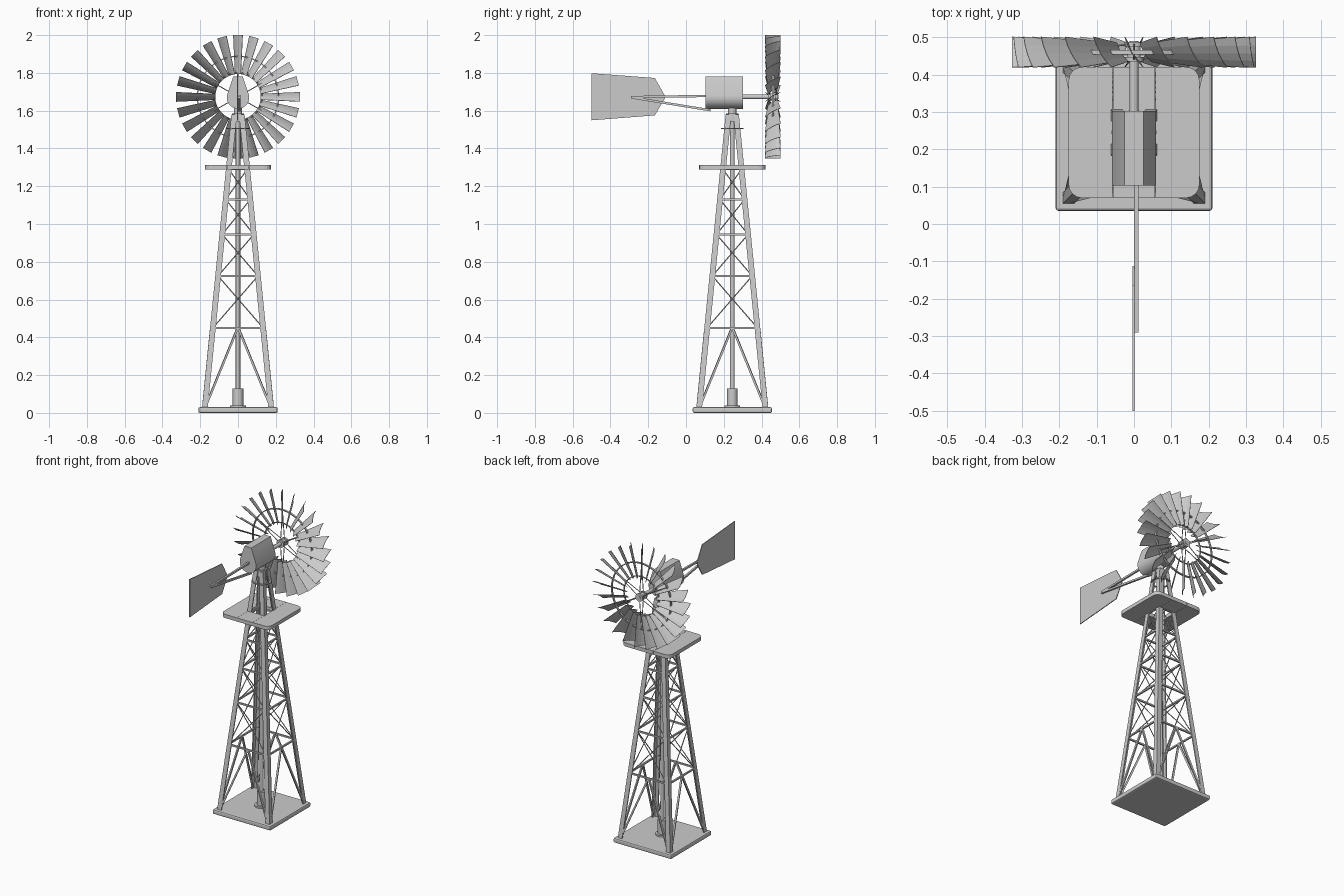
import bpy, bmesh, math
from mathutils import Vector, Matrix

if "Cube" in bpy.data.objects:
    bpy.data.objects.remove(bpy.data.objects["Cube"])

CY = 0.245            # tower centre line in y
WZ, WY = 1.673, 0.46  # wheel centre
R_OUT, R_IN = 0.327, 0.12


def finish(bm, name, smooth=False):
    bmesh.ops.recalc_face_normals(bm, faces=bm.faces)
    me = bpy.data.meshes.new(name)
    bm.to_mesh(me)
    bm.free()
    ob = bpy.data.objects.new(name, me)
    bpy.context.collection.objects.link(ob)
    if smooth:
        bpy.context.view_layer.objects.active = ob
        ob.select_set(True)
        bpy.ops.object.shade_smooth_by_angle(angle=math.radians(35))
        ob.select_set(False)
    return ob


def rod(bm, a, b, r, n=8, r2=None):
    a, b = Vector(a), Vector(b)
    d = b - a
    m = Matrix.Translation((a + b) / 2) @ d.to_track_quat('Z', 'Y').to_matrix().to_4x4()
    if n == 4:
        m = m @ Matrix.Rotation(math.pi / 4, 4, 'Z')
    bmesh.ops.create_cone(bm, cap_ends=True, segments=n, radius1=r,
                          radius2=r if r2 is None else r2, depth=d.length, matrix=m)


def loft(bm, p, q):
    """Closed solid between two matching outlines."""
    a = [bm.verts.new(v) for v in p]
    b = [bm.verts.new(v) for v in q]
    bm.faces.new(a)
    bm.faces.new(b[::-1])
    for i in range(len(a)):
        j = (i + 1) % len(a)
        bm.faces.new((a[i], b[i], b[j], a[j]))


def box(bm, lo, hi):
    x0, y0, z0 = lo
    x1, y1, z1 = hi
    o = [(x0, y0), (x1, y0), (x1, y1), (x0, y1)]
    loft(bm, [(x, y, z0) for x, y in o], [(x, y, z1) for x, y in o])


def half(z):
    """Outer half width of the tower at height z."""
    return 0.19 - 0.1 * (z - 0.03)


def face_pt(side, u, z, inset=0.006):
    v = Vector((u, -(half(z) - inset), z))
    return Matrix.Rotation(side * math.pi / 2, 3, 'Z') @ v + Vector((0, CY, 0))


# Base slab
bm = bmesh.new()
box(bm, (-0.21, CY - 0.21, 0), (0.21, CY + 0.21, 0.03))
ob = finish(bm, "base_slab")
bev = ob.modifiers.new("edge", 'BEVEL')
bev.width, bev.segments = 0.008, 2

# Four tapering angle-iron legs
bm = bmesh.new()
for sx in (-1, 1):
    for sy in (-1, 1):
        def ell(z, w=0.03, t=0.007):
            h = half(z)
            pts = [(h, h), (h - w, h), (h - w, h - t), (h - t, h - t), (h - t, h - w), (h, h - w)]
            return [(sx * x, CY + sy * y, z) for x, y in pts]
        loft(bm, ell(0.025), ell(1.58))
finish(bm, "tower_legs")

# Girts, cross braces and lower struts on all four faces
levels = [0.45, 0.725, 0.945, 1.13, 1.29]
girts, cross, struts = bmesh.new(), bmesh.new(), bmesh.new()
for s in range(4):
    for z in levels:
        w = half(z) - 0.01
        rod(girts, face_pt(s, -w, z), face_pt(s, w, z), 0.007, 4)
    for z0, z1 in zip(levels, levels[1:]):
        for d in (-1, 1):
            rod(cross, face_pt(s, d * (half(z0) - 0.015), z0),
                face_pt(s, -d * (half(z1) - 0.015), z1), 0.003, 6)
    for d in (-1, 1):
        rod(struts, face_pt(s, d * 0.004, 0.445), face_pt(s, d * 0.165, 0.05), 0.0075, 4)
finish(girts, "tower_girts")
finish(cross, "cross_braces")
finish(struts, "lower_struts")

# Pump and pipe on the centre line
bm = bmesh.new()
rod(bm, (0, CY, 0.03), (0, CY, 0.04), 0.042, 16)
rod(bm, (0, CY, 0.04), (0, CY, 0.13), 0.028, 16)
rod(bm, (0, CY, 0.12), (0, CY, 1.6), 0.012, 12)
finish(bm, "pump_pipe", True)

# Work platform: two side planks and two infill planks round the tower
bm = bmesh.new()
P, H, C = 0.175, 0.057, 0.035
for sx in (-1, 1):
    o = [(H, -P), (H, P)]
    for k in range(5):
        a = math.pi / 2 * (1 - k / 4)
        o.append((P - C + C * math.cos(a), P - C + C * math.sin(a)))
    for k in range(5):
        a = -math.pi / 2 * k / 4
        o.append((P - C + C * math.cos(a), -P + C + C * math.sin(a)))
    loft(bm, [(sx * x, CY + y, 1.289) for x, y in o], [(sx * x, CY + y, 1.313) for x, y in o])
    y0, y1 = sorted((CY + sx * H, CY + sx * P))
    box(bm, (-H + 0.001, y0, 1.289), (H - 0.001, y1, 1.313))
finish(bm, "platform")

# Tower cap, turntable and guide ring
bm = bmesh.new()
rod(bm, (0, CY, 1.54), (0, CY, 1.585), 0.032, 16)
rod(bm, (0, CY, 1.585), (0, CY, 1.625), 0.022, 16)
finish(bm, "turntable", True)


def hoop(bm, r, y_or_z, w, t, axis, n=48):
    """Flat band ring: radial thickness t, axial width w."""
    rings = []
    for i in range(n):
        a = 2 * math.pi * i / n
        sec = []
        for rr, h in ((r - t / 2, -w / 2), (r + t / 2, -w / 2), (r + t / 2, w / 2), (r - t / 2, w / 2)):
            c, s = rr * math.cos(a), rr * math.sin(a)
            sec.append(bm.verts.new((c, y_or_z + h, WZ + s) if axis == 'Y' else (c, CY + s, y_or_z + h)))
        rings.append(sec)
    for i in range(n):
        p, q = rings[i], rings[(i + 1) % n]
        for k in range(4):
            bm.faces.new((p[k], p[(k + 1) % 4], q[(k + 1) % 4], q[k]))


bm = bmesh.new()
hoop(bm, 0.055, 1.505, 0.006, 0.01, 'Z', 32)
finish(bm, "guide_ring")

# Gearbox housing: rounded belly, tapering to a flat top
prof = [(0.025, 1.78), (-0.025, 1.78)]
for k in range(11):
    a = math.radians(170 + 20 * k)
    prof.append((0.06 * math.cos(a), 1.67 + 0.06 * math.sin(a)))
bm = bmesh.new()
loft(bm, [(x, 0.103, z) for x, z in prof], [(x, 0.303, z) for x, z in prof])
finish(bm, "gearbox", True)

# Wheel shaft and hub
bm = bmesh.new()
rod(bm, (0, 0.3, WZ), (0, 0.49, WZ), 0.012, 12)
for y in (0.435, 0.475):
    rod(bm, (0, y, WZ), (0, y + 0.012, WZ), 0.026, 16)
rod(bm, (0, 0.44, WZ), (0, 0.48, WZ), 0.018, 16)
finish(bm, "shaft_hub", True)

# Curved, pitched blades
N = 24
bm = bmesh.new()
for i in range(N):
    rot = Matrix.Translation((0, WY, WZ)) @ Matrix.Rotation(2 * math.pi * i / N, 4, 'Y')
    rows = []
    for r, s in ((R_IN, 0.62), (R_OUT, 1.0)):
        row = []
        for k in range(5):
            u = k / 2 - 1
            bow = 0.006 * (1 - u * u) * s
            row.append(bm.verts.new(rot @ Vector((u * 0.025 * s - bow, -u * 0.041 * s - bow * 0.5, r))))
        rows.append(row)
    for k in range(4):
        bm.faces.new((rows[0][k], rows[0][k + 1], rows[1][k + 1], rows[1][k]))
blades = finish(bm, "wheel_blades")
sol = blades.modifiers.new("sheet", 'SOLIDIFY')
sol.thickness, sol.offset = 0.002, 0

# Wheel rims and spokes
bm = bmesh.new()
hoop(bm, 0.215, WY, 0.012, 0.006, 'Y')
hoop(bm, 0.128, WY, 0.008, 0.005, 'Y')
finish(bm, "wheel_rims")
bm = bmesh.new()
for i in range(6):
    a = math.pi * (i + 0.5) / 3
    for y in (0.441, 0.481):
        rod(bm, (0.015 * math.cos(a), y, WZ + 0.015 * math.sin(a)),
            (0.215 * math.cos(a), WY, WZ + 0.215 * math.sin(a)), 0.0025, 6)
finish(bm, "wheel_spokes")

# Tail vane and its two arms
vane = [(-0.5, 1.798), (-0.165, 1.773), (-0.112, 1.68), (-0.112, 1.665), (-0.165, 1.575), (-0.5, 1.549)]
bm = bmesh.new()
loft(bm, [(-0.004, y, z) for y, z in vane], [(0.001, y, z) for y, z in vane])
finish(bm, "tail_vane")
bm = bmesh.new()
rod(bm, (0.006, 0.12, 1.678), (0.006, -0.29, 1.672), 0.0085, 4)
rod(bm, (0.006, 0.13, 1.602), (0.006, -0.29, 1.67), 0.0085, 4)
finish(bm, "tail_arms")
